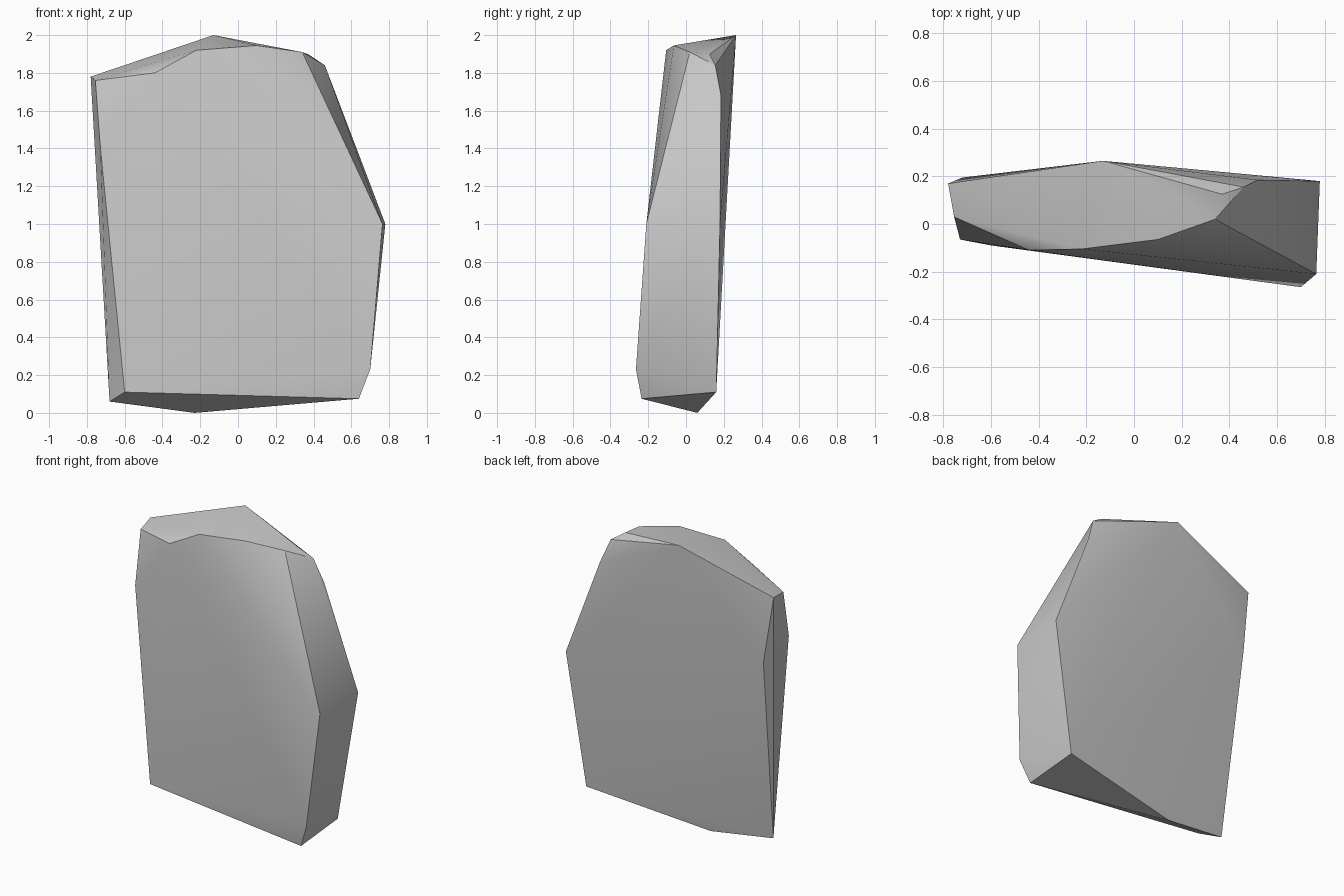
import bpy
import bmesh
import math

cube = bpy.data.objects.get("Cube")
if cube:
    bpy.data.objects.remove(cube, do_unlink=True)

# Stone colour
stone = bpy.data.materials.new("stone_grey")
stone.use_nodes = True
colour = (0.58, 0.58, 0.58, 1)
stone.diffuse_color = colour
stone.node_tree.nodes["Principled BSDF"].inputs["Base Color"].default_value = colour

# Corners of the chipped slab, grouped by region
crown = [(-.13, .265, 2), (.37, .125, 1.9), (.34, .02, 1.91),
         (.1, -.065, 1.945), (-.22, -.105, 1.92), (-.44, -.11, 1.8)]
right_shoulder = [(.46, .155, 1.84), (.52, .185, 1.68)]
right_side = [(.78, .18, 1), (.765, -.21, 1), (.7, -.265, .23)]
left_side = [(-.78, .17, 1.78), (-.755, .03, 1.76),
             (-.73, -.065, 1.42), (-.72, .195, 1.33)]
base = [(.64, -.235, .075), (.64, .16, .11), (-.23, .06, 0),
        (-.68, .03, .06), (-.6, -.09, .11)]

# Stretch a skin over the corners
bm = bmesh.new()
for corner in crown + right_shoulder + right_side + left_side + base:
    bm.verts.new(corner)
bmesh.ops.convex_hull(bm, input=bm.verts[:])
loose = [v for v in bm.verts if not v.link_faces]
bmesh.ops.delete(bm, geom=loose, context='VERTS')
bmesh.ops.recalc_face_normals(bm, faces=bm.faces[:])

mesh = bpy.data.meshes.new("stone_slab")
bm.to_mesh(mesh)
bm.free()
mesh.materials.append(stone)
slab = bpy.data.objects.new("stone_slab", mesh)
bpy.context.collection.objects.link(slab)

# Soft facets with crisp chipped edges
bpy.ops.object.select_all(action='DESELECT')
slab.select_set(True)
bpy.context.view_layer.objects.active = slab
bpy.ops.object.shade_smooth_by_angle(angle=math.radians(30))
